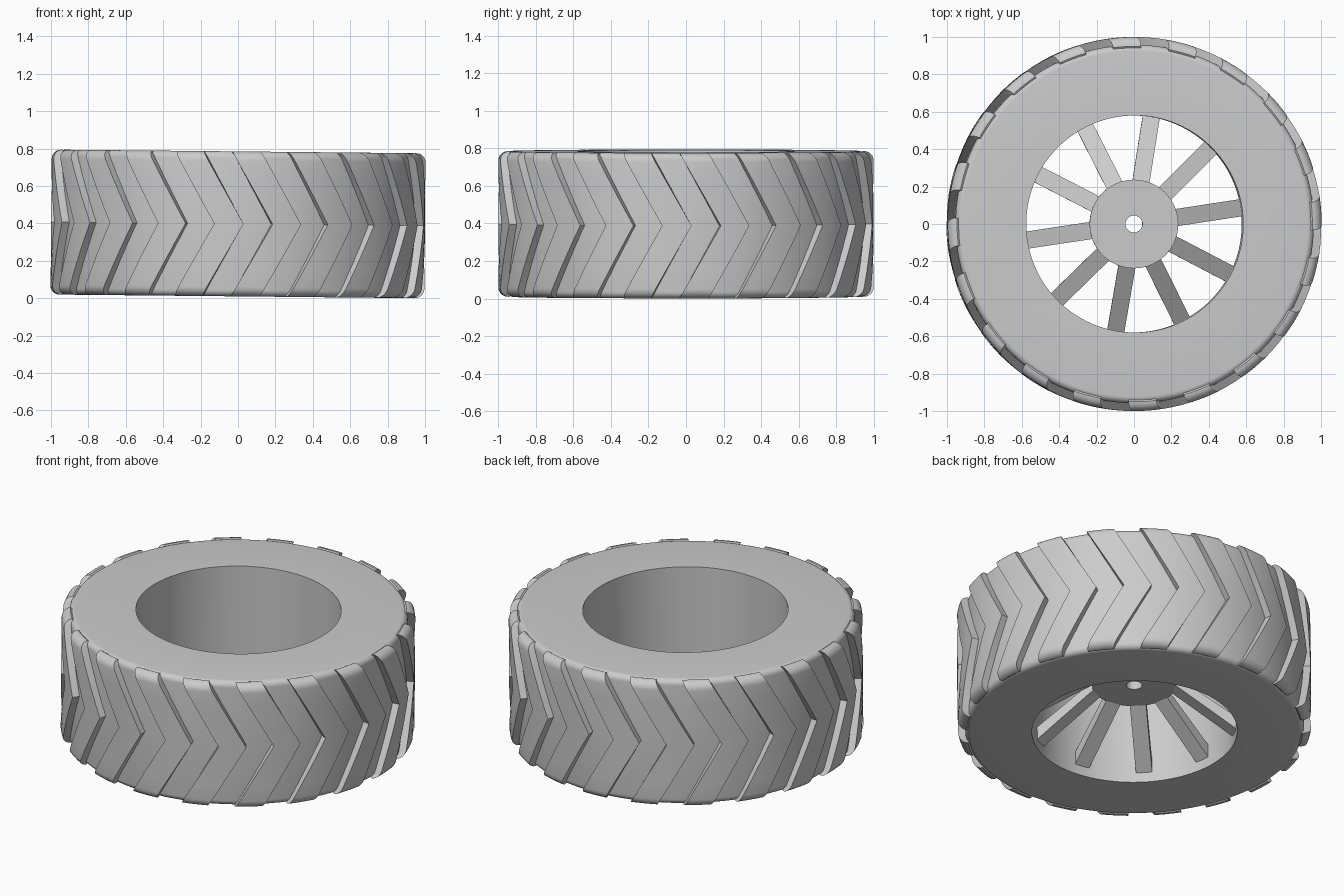
import bpy, bmesh
from math import sin, cos, pi, radians
from mathutils import Matrix

if "Cube" in bpy.data.objects:
    bpy.data.objects.remove(bpy.data.objects["Cube"], do_unlink=True)

WIDTH = 0.775
HALF = WIDTH / 2
BORE = 0.58
TREADS = 20
SPOKES = 10
# The wheel leans very slightly to one side
PLACE = Matrix.Translation((0, 0, 0.01 + HALF)) @ Matrix.Rotation(0.01, 4, "Y")

grey = bpy.data.materials.new("plain_grey")
grey.use_nodes = True
COLOUR = (0.6, 0.6, 0.6, 1)
grey.diffuse_color = COLOUR
grey.node_tree.nodes["Principled BSDF"].inputs["Base Color"].default_value = COLOUR


def finish(name, bm):
    """Turn a bmesh built around the wheel centre into a placed object."""
    bmesh.ops.recalc_face_normals(bm, faces=bm.faces)
    bm.transform(PLACE)
    mesh = bpy.data.meshes.new(name)
    bm.to_mesh(mesh)
    bm.free()
    mesh.materials.append(grey)
    obj = bpy.data.objects.new(name, mesh)
    bpy.context.collection.objects.link(obj)
    bpy.ops.object.select_all(action="DESELECT")
    obj.select_set(True)
    bpy.context.view_layer.objects.active = obj
    bpy.ops.object.shade_smooth_by_angle(angle=radians(32))
    return obj


def polar(r, a, z):
    return (r * cos(a), r * sin(a), z)


def lathe(name, profile, steps):
    """Spin a closed (radius, height) outline into a ring."""
    bm = bmesh.new()
    rings = [[bm.verts.new(polar(r, 2 * pi * i / steps, z)) for r, z in profile]
             for i in range(steps)]
    n = len(profile)
    for i, ring in enumerate(rings):
        nxt = rings[(i + 1) % steps]
        for j in range(n):
            k = (j + 1) % n
            bm.faces.new((ring[j], nxt[j], nxt[k], ring[k]))
    return finish(name, bm)


def shoulder(outer, radius, steps=6):
    """Rounded upper corner, from the side wall round to the running surface."""
    return [(outer - radius + radius * sin(t), HALF - radius + radius * cos(t))
            for t in (pi / 2 * i / steps for i in range(steps + 1))]


def mirrored(points):
    return points + [(r, -z) for r, z in reversed(points)]


# Tyre body with its straight bore
lathe("tyre_body", mirrored([(BORE, HALF)] + shoulder(0.958, 0.035)), 160)

# Chevron tread bars, pointing anticlockwise at mid width
bm = bmesh.new()
upper = shoulder(1.0, 0.05) + [(1.0, HALF * f) for f in (0.65, 0.4, 0.2)]
line = upper + [(1.0, 0)] + [(r, -z) for r, z in reversed(upper)]
SWEEP, SPAN, CUTS = radians(12.7), radians(9), 4
for t in range(TREADS):
    tip = radians(-88.3) + 2 * pi * t / TREADS
    rows = []
    for r, z in line:
        lead = tip - SWEEP * abs(z) / HALF
        angles = [lead - SPAN * c / CUTS for c in range(CUTS + 1)]
        z_in = max(-HALF + 0.02, min(HALF - 0.02, z))
        rows.append([bm.verts.new(polar(r, a, z)) for a in angles]
                    + [bm.verts.new(polar(0.92, a, z_in)) for a in reversed(angles)])
    for a, b in zip(rows, rows[1:]):
        for j in range(len(a)):
            k = (j + 1) % len(a)
            bm.faces.new((a[j], a[k], b[k], b[j]))
    bm.faces.new(rows[0])
    bm.faces.new(rows[-1])
finish("tread_bars", bm)

# Hub disc with axle hole
HUB_LOW, HUB_HIGH = 0.30 - HALF, 0.37 - HALF
lathe("hub", [(0.045, HUB_LOW), (0.237, HUB_LOW), (0.237, HUB_HIGH), (0.045, HUB_HIGH)], 64)

# Spokes sloping from the hub down to the lower end of the bore
bm = bmesh.new()
for s in range(SPOKES):
    turn = Matrix.Rotation(radians(8.6) + 2 * pi * s / SPOKES, 4, "Z")
    made = bmesh.ops.create_cube(bm, size=1)["verts"]
    for v in made:
        outward, up = v.co.x > 0, v.co.z > 0
        v.co.x = 0.595 if outward else 0.22
        v.co.y *= 0.092
        low = 0.05 - HALF if outward else HUB_LOW + 0.008
        v.co.z = low + (0.08 if up else 0)
        if up and not outward:
            v.co.z = HUB_HIGH - 0.002
    bmesh.ops.transform(bm, matrix=turn, verts=made)
finish("spokes", bm)
